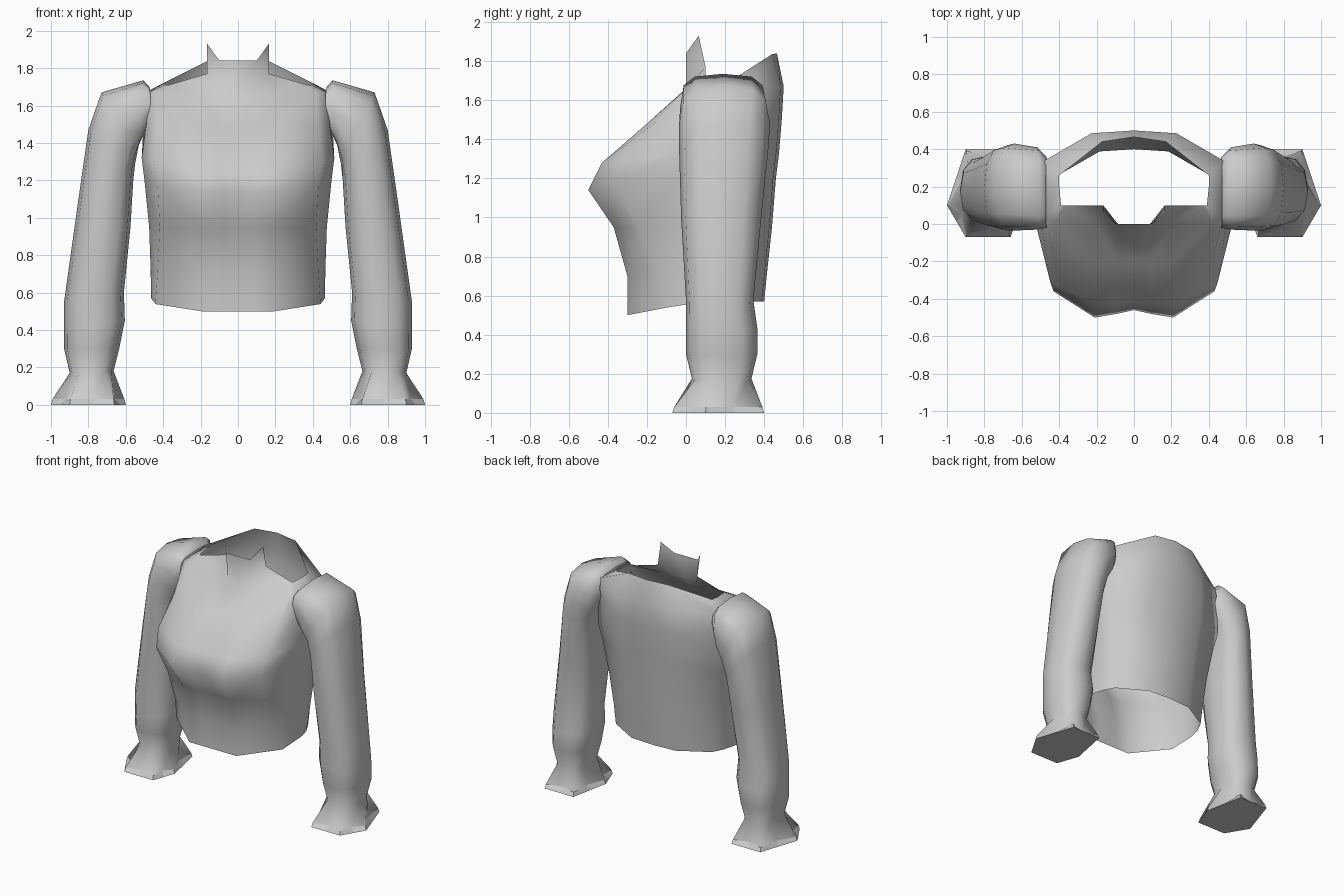
import bpy
from math import cos, sin, pi, copysign

cube = bpy.data.objects.get("Cube")
if cube:
    bpy.data.objects.remove(cube, do_unlink=True)

cloth = bpy.data.materials.new("light_grey_cloth")
cloth.use_nodes = True
grey = (0.6, 0.6, 0.6, 1)
cloth.diffuse_color = grey
cloth.node_tree.nodes["Principled BSDF"].inputs["Base Color"].default_value = grey


def lerp(a, b, t):
    return a + (b - a) * t


def bridge(rings, closed):
    """Flatten rings of points and join neighbours with quads, bottom to top."""
    n = len(rings[0])
    verts = [p for ring in rings for p in ring]
    faces = []
    for r in range(len(rings) - 1):
        for c in range(n if closed else n - 1):
            d = (c + 1) % n
            faces.append((r * n + c, r * n + d, (r + 1) * n + d, (r + 1) * n + c))
    return verts, faces


def make_object(name, verts, faces):
    mesh = bpy.data.meshes.new(name)
    mesh.from_pydata(verts, [], faces)
    mesh.materials.append(cloth)
    mesh.shade_smooth()
    obj = bpy.data.objects.new(name, mesh)
    bpy.context.collection.objects.link(obj)
    return obj


# Torso: half rings running from the front middle round to the back middle
def torso_ring(z_front, z_back, half_width, front, dip, side, side_share, middle, back, corner):
    widths = (0, 0.18, 0.42, side_share, 1, lerp(1, corner, 0.35), corner, 0.46 * corner, 0)
    corner_y = 0.66 * back
    ys = (front + dip, front + dip / 2, front, side, middle,
          lerp(middle, corner_y, 0.5), corner_y, 0.97 * back, back)
    zs = [z_front] * 3 + [lerp(z_front, z_back, 0.55)] + [z_back] * 5
    return [(half_width * w, y, z) for w, y, z in zip(widths, ys, zs)]


torso_rings = [torso_ring(*row) for row in (
    (0.50, 0.57, 0.465, -0.30, 0, -0.10, 0.95, 0.10, 0.40, 0.86),
    (0.70, 0.72, 0.467, -0.30, 0, -0.14, 0.92, 0.08, 0.415, 0.88),
    (0.95, 0.95, 0.475, -0.37, 0.01, -0.24, 0.88, 0.03, 0.44, 0.92),
    (1.14, 1.20, 0.50, -0.50, 0.04, -0.36, 0.86, -0.04, 0.46, 0.97),
    (1.28, 1.32, 0.515, -0.43, 0.01, -0.31, 0.87, -0.04, 0.475, 1),
    (1.48, 1.50, 0.49, -0.20, 0, -0.15, 0.88, -0.02, 0.49, 1.03),
    (1.66, 1.67, 0.475, 0, 0, 0.01, 0.88, 0.03, 0.50, 1.04),
)]

# Neckline, with a raised front collar
torso_rings.append([
    (0, 0, 1.84), (0.1, 0, 1.84), (0.165, 0.1, 1.77),
    (0.37, 0.1, 1.71), (0.39, 0.1, 1.71), (0.4, 0.2, 1.715),
    (0.4, 0.26, 1.72), (0.17, 0.44, 1.835), (0, 0.465, 1.84),
])
columns = len(torso_rings[0])
verts, faces = bridge(torso_rings, False)

# Collar point
neck = len(verts) - columns
verts.append((0.165, 0.065, 1.93))
faces.append((neck + 1, neck + 2, len(verts) - 1))
torso = make_object("torso", verts, faces)
mirror = torso.modifiers.new("mirror", "MIRROR")
mirror.use_clip = True

# Sleeves: tilted rounded rings, then a flared six-cornered cuff
SIDES = 12


def rounded(v, power):
    return copysign(abs(v) ** power, v) if abs(v) > 1e-6 else 0


def sleeve_ring(x_in, z_in, x_out, z_out, front, back, power=0.8):
    ring = []
    for i in range(SIDES):
        a = 2 * pi * i / SIDES
        t = (1 + rounded(cos(a), power)) / 2
        u = (1 + rounded(sin(a), power)) / 2
        ring.append((lerp(x_in, x_out, t), lerp(front, back, u), lerp(z_in, z_out, t)))
    return ring


cuff_corners = ((1, 0.1), (0.9, 0.4), (0.66, 0.4), (0.6, 0.1), (0.66, -0.07), (0.9, -0.07))


def cuff_ring(corner, between, z):
    """Corners and edge middles, each scaled about the wrist."""
    ring = []
    for i, (x, y) in enumerate(cuff_corners):
        nx, ny = cuff_corners[(i + 1) % len(cuff_corners)]
        for px, py, s in ((x, y, corner), ((x + nx) / 2, (y + ny) / 2, between)):
            ring.append((lerp(0.79, px, s), lerp(0.17, py, s), z))
    return ring


sleeve_rings = [cuff_ring(1, 1, 0), cuff_ring(0.96, 0.82, 0.03)]
sleeve_rings += [sleeve_ring(*row) for row in (
    (0.665, 0.18, 0.90, 0.17, 0.03, 0.335),
    (0.635, 0.30, 0.93, 0.30, 0, 0.365),
    (0.605, 0.45, 0.93, 0.42, 0, 0.365),
    (0.61, 0.60, 0.93, 0.55, 0, 0.345),
    (0.575, 0.95, 0.86, 1.05, -0.025, 0.385),
    (0.56, 1.20, 0.80, 1.47, -0.035, 0.42),
    (0.55, 1.29, 0.73, 1.67, -0.035, 0.43, 0.7),
    (0.53, 1.39, 0.505, 1.735, -0.03, 0.41, 0.6),
    (0.465, 1.52, 0.47, 1.695, -0.02, 0.36, 0.6),
)]
verts, faces = bridge(sleeve_rings, True)
faces.append(tuple(reversed(range(SIDES))))  # closed cuff bottom

left = make_object("left_sleeve", verts, faces)
right = make_object("right_sleeve", [(-x, y, z) for x, y, z in verts],
                    [tuple(reversed(f)) for f in faces])

# Crisp cuff rims and bottoms
for sleeve in (left, right):
    for face in sleeve.data.polygons:
        face.use_smooth = face.center.z > 0.02
